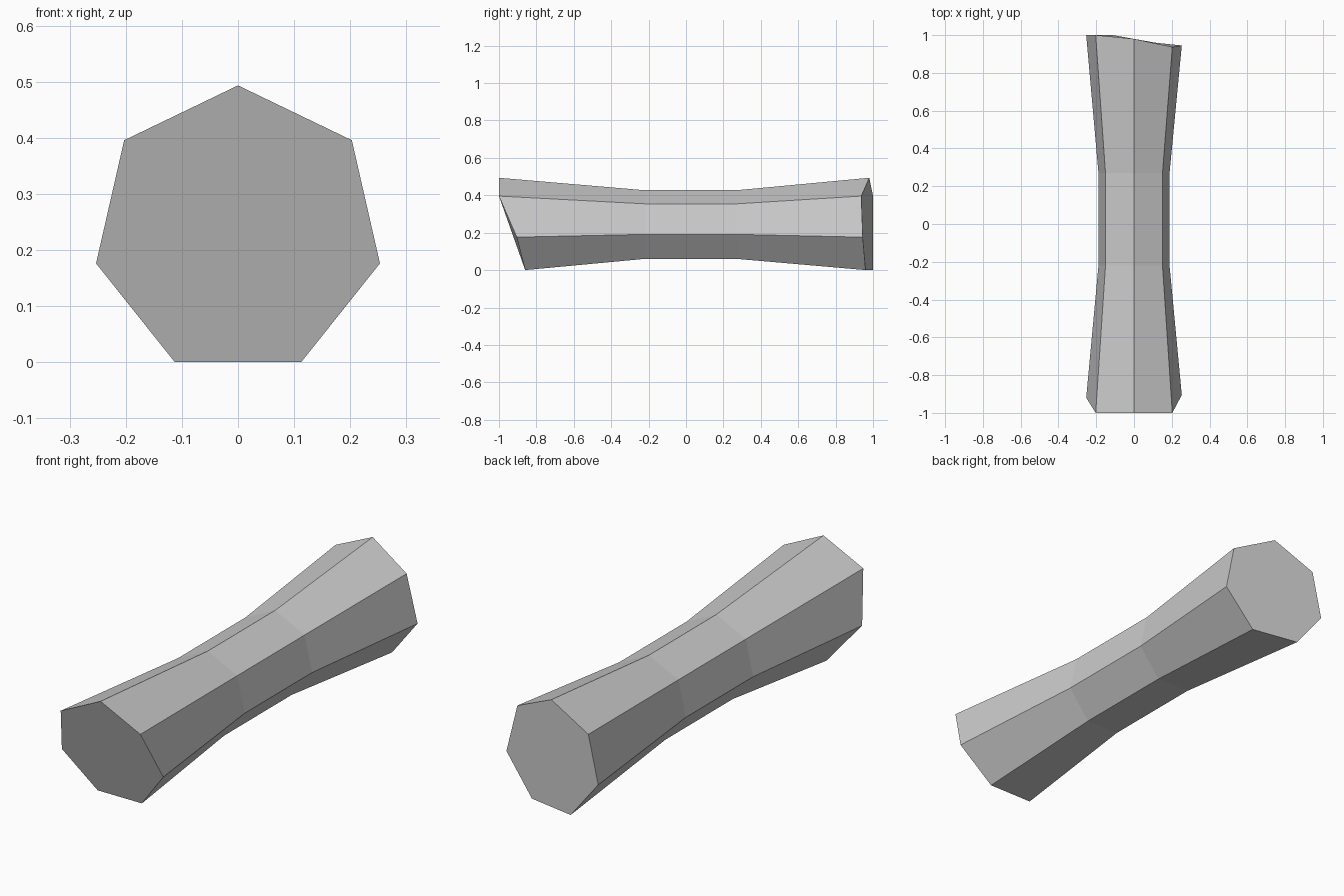
import bpy
import bmesh
from math import sin, cos, tau

cube = bpy.data.objects.get("Cube")
if cube:
    bpy.data.objects.remove(cube, do_unlink=True)

SIDES = 7
CENTRE_Z = 0.234
END_RADIUS, WAIST_RADIUS = 0.2595, 0.193

# Uneven cut depths of the two ends, going round from the top ridge towards +x
FRONT_CUT = [-1, -1, -0.905, -0.86, -0.86, -0.92, -1]
BACK_CUT = [0.98, 0.937, 0.945, 0.96, 1, 1, 1]

stone = bpy.data.materials.new("stone_grey")
stone.use_nodes = True
grey = (0.6, 0.6, 0.6, 1)
stone.diffuse_color = grey
stone.node_tree.nodes["Principled BSDF"].inputs["Base Color"].default_value = grey

bm = bmesh.new()


def ring(radius, depths):
    """Heptagonal cross-section with its own depth at each corner."""
    return [bm.verts.new((radius * sin(tau * i / SIDES), y,
                          CENTRE_Z + radius * cos(tau * i / SIDES)))
            for i, y in enumerate(depths)]


# Flared ends joined by a straight waist
rings = [ring(END_RADIUS, FRONT_CUT),
         ring(WAIST_RADIUS, [-0.22] * SIDES),
         ring(WAIST_RADIUS, [0.27] * SIDES),
         ring(END_RADIUS, BACK_CUT)]
for a, b in zip(rings, rings[1:]):
    for i in range(SIDES):
        j = (i + 1) % SIDES
        bm.faces.new((a[i], a[j], b[j], b[i]))

# End caps
bm.faces.new(rings[0])
bm.faces.new(rings[-1])
bmesh.ops.recalc_face_normals(bm, faces=bm.faces)

mesh = bpy.data.meshes.new("waisted_column")
bm.to_mesh(mesh)
bm.free()
mesh.materials.append(stone)
column = bpy.data.objects.new("waisted_column", mesh)
bpy.context.collection.objects.link(column)
